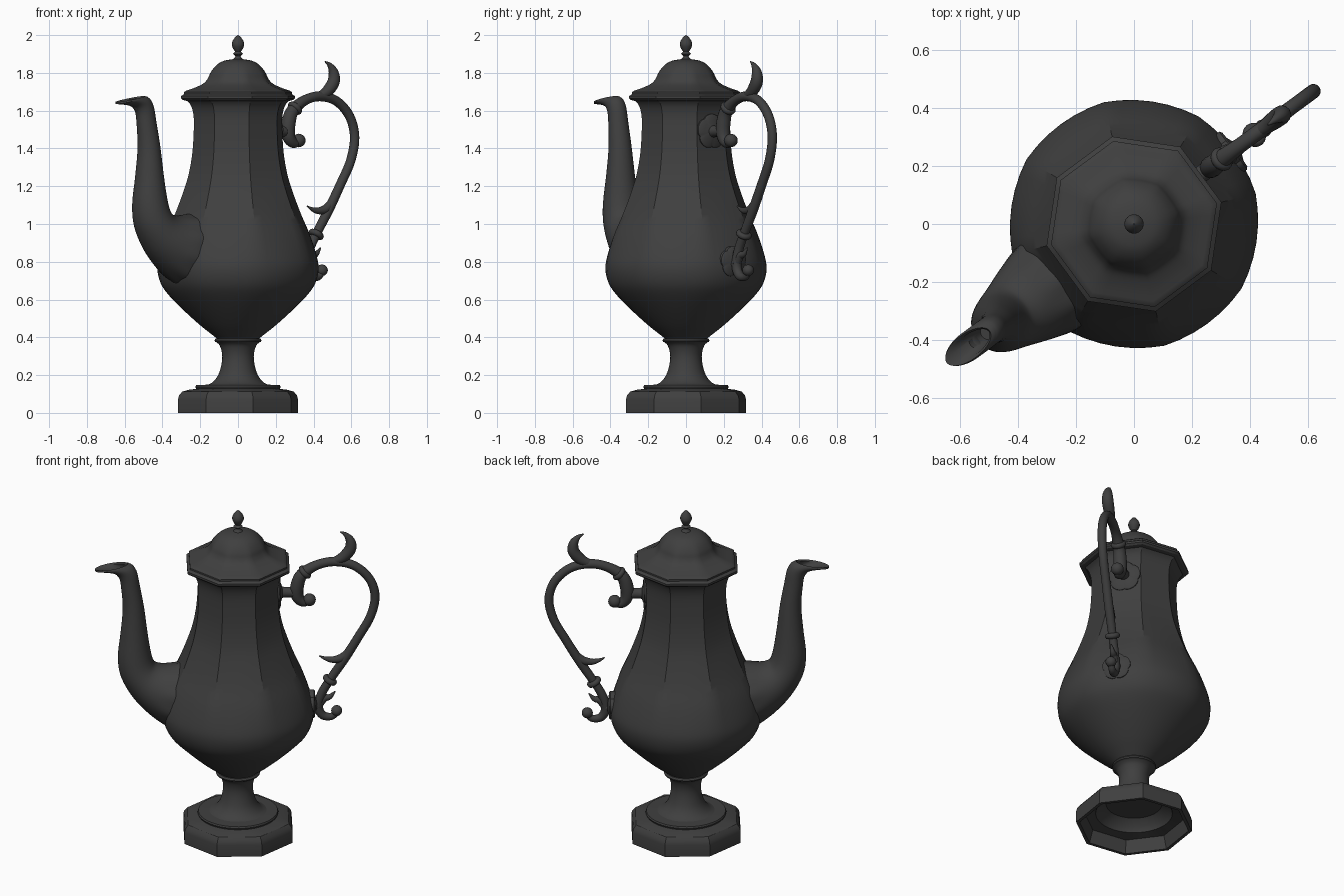
import bpy, bmesh, math
from mathutils import Vector

A = math.radians(36.5)          # direction of the handle (spout is opposite)
CA, SA = math.cos(A), math.sin(A)

mat = bpy.data.materials.new("dark_grey_metal")
mat.diffuse_color = (0.05, 0.05, 0.05, 1)


def place(rho, w, z):
    """Point in the handle/spout plane (rho, z), offset sideways by w."""
    return Vector((rho * CA - w * SA, rho * SA + w * CA, z))


def smooth(pts, n):
    """Catmull-Rom resampling of a list of tuples."""
    out = []
    for i in range(len(pts) - 1):
        p = [Vector(pts[min(max(i + k, 0), len(pts) - 1)]) if len(pts[0]) < 5 else
             pts[min(max(i + k, 0), len(pts) - 1)] for k in (-1, 0, 1, 2)]
        for s in range(n):
            t = s / n
            out.append(tuple(0.5 * (2 * b + (c - a) * t + (2 * a - 5 * b + 4 * c - d) * t * t
                                    + (3 * b - a - 3 * c + d) * t ** 3)
                             for a, b, c, d in zip(*p)))
    return out + [tuple(pts[-1])]


def loft(name, rings, angle=32):
    """Skin closed rings of equal size and cap both ends."""
    bm = bmesh.new()
    vs = [[bm.verts.new(p) for p in r] for r in rings]
    n = len(rings[0])
    for a, b in zip(vs, vs[1:]):
        for j in range(n):
            bm.faces.new((a[j], a[(j + 1) % n], b[(j + 1) % n], b[j]))
    bm.faces.new(vs[0])
    bm.faces.new(vs[-1])
    bmesh.ops.recalc_face_normals(bm, faces=bm.faces)
    me = bpy.data.meshes.new(name)
    bm.to_mesh(me)
    bm.free()
    me.materials.append(mat)
    ob = bpy.data.objects.new(name, me)
    bpy.context.collection.objects.link(ob)
    bpy.ops.object.select_all(action='DESELECT')
    ob.select_set(True)
    bpy.context.view_layer.objects.active = ob
    bpy.ops.object.shade_smooth_by_angle(angle=math.radians(angle))
    return ob


def turned(name, profile, n=48):
    """Profile of (corner radius, z, roundness): 0 is octagonal, 1 is circular."""
    rings = []
    for r, z, k in profile:
        k = min(max(k, 0), 1)
        ring = []
        for j in range(n):
            phi = math.radians((j * 360 / n) % 45 - 22.5)
            t = A + math.radians(22.5 + j * 360 / n)
            q = r * ((1 - k) * math.cos(math.pi / 8) / math.cos(phi) + k)
            ring.append((q * math.cos(t), q * math.sin(t), z))
        rings.append(ring)
    return loft(name, rings)


def tube(name, pts, sub=6, n=16):
    """Round tapering tube along (rho, z, radius) points in the handle plane."""
    path = smooth(pts, sub)
    rings = []
    for i, (x, z, r) in enumerate(path):
        a, b = path[max(i - 1, 0)], path[min(i + 1, len(path) - 1)]
        d = Vector((b[0] - a[0], b[1] - a[1])).normalized()
        rings.append([place(x - d.y * r * math.cos(t), r * math.sin(t), z + d.x * r * math.cos(t))
                      for t in (2 * math.pi * j / n for j in range(n))])
    return loft(name, rings, 50)


def ball(name, rho, z, r):
    return tube(name, [(rho - r * math.cos(math.pi * i / 10), z,
                        r * max(math.sin(math.pi * i / 10), 0.02)) for i in range(11)], 1)


def rosette(name, rho, z, r, depth):
    """Five-lobed plate against the body."""
    rings = []
    for s, off in ((1, -0.03), (1, depth * 0.6), (0.9, depth), (0.6, depth * 1.1), (0.4, depth * 1.6)):
        rings.append([place(rho + off, r * s * q * math.sin(t), z + r * s * q * math.cos(t))
                      for t, q in ((2 * math.pi * j / 60, 0.88 + 0.12 * abs(math.cos(math.pi * j / 12)) ** 0.6
                                    if s > 0.5 else 0.9) for j in range(60))])
    return loft(name, rings, 40)


# Hollow octagonal foot with round stem
turned("foot", [(0.005, 0.2, 1), (0.12, 0.17, 1), (0.2, 0.115, 1), (0.215, 0.085, 1), (0.285, 0.075, 0),
                (0.308, 0, 0), (0.328, 0, 0), (0.328, 0.07, 0), (0.322, 0.092, 0), (0.305, 0.112, 0),
                (0.27, 0.122, 0.1), (0.222, 0.128, 1), (0.226, 0.138, 1), (0.222, 0.147, 1), (0.17, 0.149, 1)])
turned("stem", smooth([(0.17, 0.145, 1), (0.135, 0.162, 1), (0.105, 0.2, 1), (0.087, 0.26, 1),
                       (0.084, 0.31, 1), (0.096, 0.355, 1), (0.115, 0.375, 1)], 4)
       + [(0.122, 0.377, 1), (0.124, 0.385, 1), (0.118, 0.394, 1), (0.09, 0.4, 1)])

# Body: octagonal neck melting into a round belly
turned("body", smooth([(0.1, 0.385, 1), (0.145, 0.42, 1), (0.205, 0.468, 1), (0.29, 0.545, 1),
                       (0.375, 0.63, 0.9), (0.415, 0.69, 0.85), (0.431, 0.76, 0.85), (0.425, 0.83, 0.7),
                       (0.393, 0.94, 0.45), (0.345, 1.05, 0.25), (0.302, 1.16, 0.1), (0.27, 1.26, 0),
                       (0.25, 1.37, 0), (0.242, 1.48, 0), (0.242, 1.57, 0), (0.256, 1.625, 0),
                       (0.28, 1.655, 0)], 4))

# Lid: octagonal moulded rim, domed top, bud finial
turned("lid", [(0.27, 1.65, 0), (0.3, 1.656, 0), (0.31, 1.665, 0), (0.31, 1.677, 0), (0.3, 1.684, 0),
               (0.294, 1.688, 0), (0.294, 1.698, 0)]
       + smooth([(0.283, 1.706, 0), (0.235, 1.722, 0), (0.19, 1.743, 0.15), (0.166, 1.768, 0.35),
                 (0.15, 1.8, 0.55), (0.122, 1.835, 0.8), (0.085, 1.86, 1), (0.04, 1.871, 1),
                 (0.005, 1.873, 1)], 4))
turned("finial", smooth([(0.035, 1.865, 1), (0.02, 1.878, 1), (0.014, 1.89, 1), (0.026, 1.9, 1),
                         (0.016, 1.912, 1), (0.024, 1.925, 1), (0.033, 1.948, 1), (0.028, 1.97, 1),
                         (0.014, 1.99, 1), (0.002, 2.0, 1)], 3), 24)

# Spout: (outer rho, z, inner rho, z, half width), ending in a flared open lip
spout = smooth([(0.36, 0.665, 0.22, 1.06, 0.185), (0.425, 0.7, 0.33, 1.05, 0.175),
                (0.505, 0.765, 0.41, 1.045, 0.15), (0.59, 0.86, 0.455, 1.055, 0.125),
                (0.655, 0.98, 0.475, 1.08, 0.108), (0.673, 1.1, 0.49, 1.14, 0.095),
                (0.658, 1.25, 0.507, 1.25, 0.078), (0.646, 1.4, 0.527, 1.41, 0.062),
                (0.655, 1.53, 0.55, 1.54, 0.053), (0.668, 1.595, 0.565, 1.62, 0.05),
                (0.705, 1.625, 0.585, 1.66, 0.05), (0.8, 1.635, 0.605, 1.675, 0.05)], 4)
spout += [(0.802, 1.645, 0.618, 1.678, 0.045), (0.785, 1.644, 0.622, 1.668, 0.037),
          (0.7, 1.635, 0.615, 1.645, 0.034), (0.65, 1.57, 0.585, 1.58, 0.03)]
rings = []
for i, (ox, oz, ix, iz, w) in enumerate(spout):
    ring = []
    for j in range(48):
        t = 2 * math.pi * j / 48
        wave = 1 + 0.03 * max(0, 1 - i / 8) * math.cos(10 * t)     # scalloped root
        c, s = math.cos(t) * wave, math.sin(t) * wave
        ring.append(place(-((ox + ix) / 2 + (ox - ix) / 2 * c), w * s,
                          (oz + iz) / 2 + (oz - iz) / 2 * c))
    rings.append(ring)
loft("spout", rings, 45)

# Handle: one scrolled tube with balls, collars and leaves
tube("handle", [(0.4, 1.44, 0.022), (0.365, 1.43, 0.028), (0.333, 1.465, 0.035), (0.332, 1.53, 0.038),
                (0.36, 1.6, 0.034), (0.44, 1.655, 0.027), (0.54, 1.676, 0.026), (0.65, 1.65, 0.025),
                (0.735, 1.57, 0.025), (0.768, 1.46, 0.025), (0.742, 1.335, 0.025), (0.675, 1.21, 0.025),
                (0.6, 1.08, 0.026), (0.515, 0.945, 0.024), (0.468, 0.86, 0.025), (0.45, 0.78, 0.026),
                (0.475, 0.728, 0.024), (0.525, 0.72, 0.02), (0.555, 0.75, 0.018)])
ball("upper_scroll_ball", 0.4, 1.442, 0.036)
ball("lower_scroll_ball", 0.553, 0.755, 0.031)
for name, x, z, dx, dz in (("upper_collar", 0.375, 1.613, 0.72, 0.69),
                           ("lower_collar", 0.515, 0.945, 0.53, 0.85)):
    tube(name, [(x + s * dx, z + s * dz, r) for s, r in
                ((-0.016, 0.026), (-0.012, 0.038), (0, 0.043), (0.012, 0.038), (0.016, 0.026))], 2)
tube("thumb_leaf", [(0.53, 1.675, 0.02), (0.585, 1.7, 0.03), (0.628, 1.75, 0.033),
                    (0.63, 1.8, 0.027), (0.605, 1.84, 0.014), (0.573, 1.86, 0.003)])
tube("inner_leaf", [(0.622, 1.12, 0.02), (0.58, 1.08, 0.024), (0.53, 1.07, 0.018),
                    (0.49, 1.078, 0.011), (0.455, 1.095, 0.003)])
tube("lower_leaf", [(0.462, 0.8, 0.02), (0.485, 0.832, 0.02), (0.515, 0.842, 0.015), (0.545, 0.875, 0.003)])

# Mounts joining the handle to the body
rosette("upper_mount", 0.222, 1.49, 0.092, 0.016)
rosette("lower_mount", 0.415, 0.8, 0.082, 0.016)
tube("upper_mount_peg", [(0.22, 1.49, 0.04), (0.26, 1.49, 0.03), (0.335, 1.49, 0.03)])
tube("lower_mount_peg", [(0.4, 0.79, 0.035), (0.455, 0.79, 0.026)])
